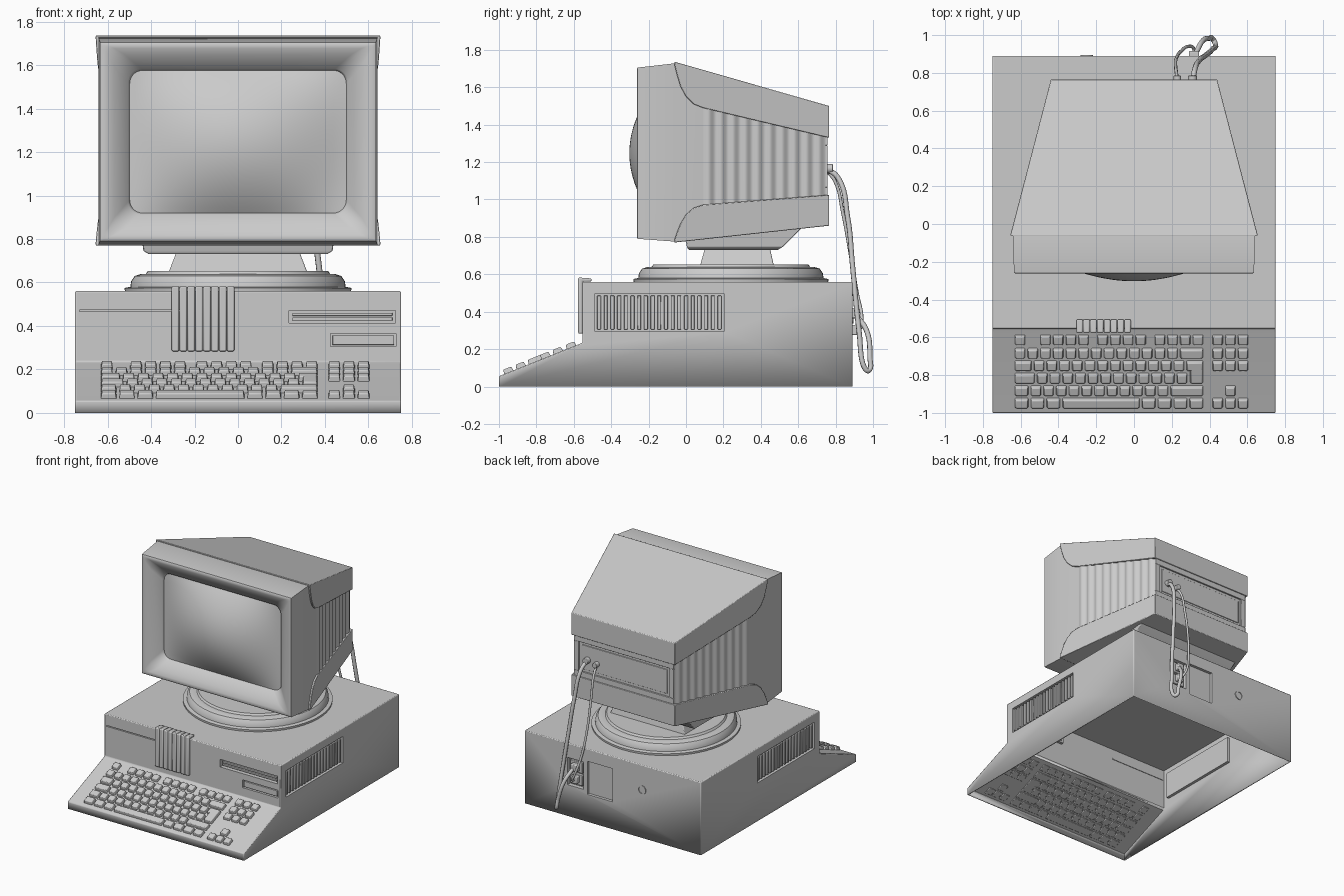
import bpy, bmesh, math
from mathutils import Vector

if "Cube" in bpy.data.objects:
    bpy.data.objects.remove(bpy.data.objects["Cube"])


def finish(name, bm, bevel=0, smooth=True, recalc=True):
    if recalc:
        bmesh.ops.recalc_face_normals(bm, faces=bm.faces)
    me = bpy.data.meshes.new(name)
    bm.to_mesh(me)
    bm.free()
    ob = bpy.data.objects.new(name, me)
    bpy.context.collection.objects.link(ob)
    bpy.ops.object.select_all(action='DESELECT')
    ob.select_set(True)
    bpy.context.view_layer.objects.active = ob
    if bevel:
        m = ob.modifiers.new("Bevel", 'BEVEL')
        m.width, m.segments, m.limit_method = bevel, 2, 'ANGLE'
    if smooth:
        bpy.ops.object.shade_smooth_by_angle(angle=math.radians(35))
    return ob


def add_box(bm, x0, x1, y0, y1, z0, z1, open_dir=None):
    vs = bmesh.ops.create_cube(bm, size=1)['verts']
    for v in vs:
        v.co = Vector(((x0 + x1) / 2 + v.co.x * (x1 - x0), (y0 + y1) / 2 + v.co.y * (y1 - y0),
                       (z0 + z1) / 2 + v.co.z * (z1 - z0)))
    if open_dir:
        fs = {f for v in vs for f in v.link_faces}
        for f in fs:
            f.normal_update()
        bmesh.ops.delete(bm, geom=[f for f in fs if f.normal.dot(Vector(open_dir)) > .9], context='FACES_ONLY')


def boxes(name, dims, bevel=0):
    bm = bmesh.new()
    for d in dims:
        add_box(bm, *d)
    return finish(name, bm, bevel)


def loft(name, rings, cap0=True, cap1=True, bevel=0):
    bm = bmesh.new()
    rs = [[bm.verts.new(p) for p in r] for r in rings]
    n = len(rs[0])
    for a, b in zip(rs, rs[1:]):
        for i in range(n):
            bm.faces.new((a[i], a[(i + 1) % n], b[(i + 1) % n], b[i]))
    if cap0:
        bm.faces.new(rs[0])
    if cap1:
        bm.faces.new(rs[-1])
    return finish(name, bm, bevel)


def prism(name, prof, hx, bevel=0):
    # (y, z) profile spread to +-hx(y)
    return loft(name, [[(s * hx(y), y, z) for y, z in prof] for s in (-1, 1)], bevel=bevel)


def rect_y(y, hx, z0, z1):
    return [(-hx, y, z0), (hx, y, z0), (hx, y, z1), (-hx, y, z1)]


def rect_z(z, hx, y0, y1):
    return [(-hx, y0, z), (hx, y0, z), (hx, y1, z), (-hx, y1, z)]


def rrect(y, hx, hz, r, zc=1.2475, k=8):
    pts = []
    for q, (sx, sz) in enumerate(((1, 1), (-1, 1), (-1, -1), (1, -1))):
        for i in range(k + 1):
            a = math.pi / 2 * (q + i / k)
            pts.append((sx * (hx - r) + r * math.cos(a), y, zc + sz * (hz - r) + r * math.sin(a)))
    return pts


# case shell, open underneath
bm = bmesh.new()
prof = [(-1, 0), (-1, .055), (-.575, .225), (-.553, .235), (-.553, .56), (.89, .56), (.89, 0)]
L, R = [[bm.verts.new((x, y, z)) for y, z in prof] for x in (-.75, .75)]
for i in range(len(prof) - 1):
    bm.faces.new((L[i], R[i], R[i + 1], L[i + 1]))
for s in (L, R):
    bm.faces.new((s[0], s[1], s[2], s[3], s[6]))
    bm.faces.new((s[3], s[4], s[5], s[6]))
bmesh.ops.dissolve_edges(bm, edges=[e for e in bm.edges if {e.verts[0], e.verts[1]} in ({L[3], L[6]}, {R[3], R[6]})])
case = finish("case", bm, bevel=.006)
m = case.modifiers.new("Wall", 'SOLIDIFY')
m.thickness, m.offset = .01, -1

# openings: face, horizontal range, z range, depth
openings = [('front', .235, .725, .413, .472, .03), ('front', .425, .728, .305, .365, .02),
            ('front', -.73, -.25, .467, .474, .012),
            ('left', -.487, .203, .294, .497, .03), ('right', -.487, .203, .294, .497, .03),
            ('back', .25, .385, .24, .45, .03), ('back', .004, .216, .21, .465, .02)]
cut, lin = bmesh.new(), bmesh.new()
for face, a, b, z0, z1, d in openings:
    if face == 'front':
        add_box(cut, a, b, -.6, -.5, z0, z1)
        add_box(lin, a, b, -.551, -.551 + d, z0, z1, (0, -1, 0))
    elif face == 'back':
        add_box(cut, a, b, .8, .95, z0, z1)
        add_box(lin, a, b, .888 - d, .888, z0, z1, (0, 1, 0))
    elif face == 'right':
        add_box(cut, .7, .8, a, b, z0, z1)
        add_box(lin, .748 - d, .748, a, b, z0, z1, (1, 0, 0))
    else:
        add_box(cut, -.8, -.7, a, b, z0, z1)
        add_box(lin, -.748, -.748 + d, a, b, z0, z1, (-1, 0, 0))
cutter = finish("case_cutter", cut, smooth=False)
cutter.hide_render = True
finish("opening_liners", lin)
m = case.modifiers.new("Cut", 'BOOLEAN')
m.object, m.operation, m.solver = cutter, 'DIFFERENCE', 'EXACT'
bpy.context.view_layer.objects.active = case
for mod in list(case.modifiers):
    bpy.ops.object.modifier_apply(modifier=mod.name)
bpy.data.objects.remove(cutter)

# side vent slats
for s, nm in ((1, "right"), (-1, "left")):
    ds = []
    for i in range(19):
        y = -.465 + i * .0358
        ds.append((*sorted((s * .72, s * .747)), y - .01, y + .01, .305, .487))
    boxes(nm + "_vent_slats", ds, .004)

# disk drive fronts
boxes("upper_drive", [(.25, .71, -.545, -.52, .425, .439), (.25, .71, -.545, -.52, .446, .46)], .002)
boxes("lower_drive", [(.435, .718, -.55, -.53, .313, .357)], .002)

# ribbed flap over the front edge
flap = [(-.577, .283), (-.552, .283), (-.552, .561), (-.505, .561), (-.505, .578), (-.577, .583)]
for i in range(8):
    x = -.305 + .03625 * i
    loft(f"flap_rib_{i}", [[(xx, y, z) for y, z in flap] for xx in (x, x + .0345)], bevel=.007)

# keyboard: rows of (start, width) in key units
U, X0 = .0673, -.637
pad = [(15.55, 1), (16.55, 1), (17.55, 1)]


def run(start, *widths):
    out = []
    for w in widths:
        out.append((start, w))
        start += w
    return out


one = lambda n: [1] * n
rows = [run(0, 1) + run(2, *one(4)) + run(6.5, *one(4)) + run(11, *one(4)) + pad,
        run(0, *one(13), 2) + pad,
        run(0, 1.5, *one(12), 1.5) + pad,
        run(0, 1.75, *one(12)),
        run(0, 1.25, *one(11), 2.75) + [(16.55, 1)],
        run(0, 1.25, 1.25, 1.25, 6.25, 1.25, 1.25, 1.25, 1.25) + pad]
th = math.atan2(.17, .425)
T, N = Vector((0, math.cos(th), math.sin(th))), Vector((0, -math.sin(th), math.cos(th)))
bm = bmesh.new()


def key(x0, x1, y0, y1):
    vs = bmesh.ops.create_cube(bm, size=1)['verts']
    for v in vs:
        top = v.co.z > 0
        g = .011 if top else .004
        x = x1 - g if v.co.x > 0 else x0 + g
        y = y1 - g if v.co.y > 0 else y0 + g
        v.co = Vector((x, -1, .055)) + T * ((y + 1) / math.cos(th)) + N * (.024 if top else -.014)


for r, row in enumerate(rows):
    y = (-.612, -.683, -.749, -.815, -.881, -.947)[r]
    for st, w in row:
        key(X0 + st * U, X0 + (st + w) * U, y - .032, y + .032)
key(X0 + 13.78 * U, X0 + 15 * U, -.847, -.74)
finish("keys", bm, bevel=.005)

# swivel base
lathe = [(.52, .555), (.522, .575), (.495, .58), (.492, .605), (.475, .63), (.45, .638), (.425, .638), (.415, .652)]
loft("swivel_disc", [[(r * math.cos(i * math.tau / 64), .24 + r * math.sin(i * math.tau / 64), z)
                      for i in range(64)] for r, z in lathe])
loft("neck", [rect_z(.645, .32, .075, .47), rect_z(.735, .285, .1, .45)], bevel=.006)
loft("monitor_foot", [rect_z(.73, .41, .015, .49), rect_z(.745, .435, .005, .515),
                      rect_z(.85, .45, -.01, .62)], bevel=.004)

# monitor body, bezel and screen
loft("monitor_body", [rect_y(-.26, .635, .79, 1.705), rect_y(-.06, .642, .775, 1.728),
                      rect_y(.745, .425, .875, 1.485)], cap0=False)
loft("bezel", [rrect(-.258, .635, .4575, .003), rrect(-.263, .625, .448, .01), rrect(-.26, .6, .43, .03),
               rrect(-.245, .57, .4, .05), rrect(-.2, .505, .335, .06), rrect(-.185, .498, .328, .06),
               rrect(-.16, .498, .328, .06)], False, False)
bm = bmesh.new()
bmesh.ops.create_grid(bm, x_segments=32, y_segments=24, size=1)
for v in bm.verts:
    u, w = v.co.x, v.co.y
    f = (1 - u * u) ** 1.3 * (1 - w * w)
    v.co = Vector((.5 * u, -.185 - .118 * f, 1.2475 + .33 * w))
finish("screen", bm)

# upper and lower monitor covers
hx = lambda y: .655 - .215 * (y + .06) / .825
prism("upper_cover", [(-.062, 1.737), (.765, 1.5), (.765, 1.33), (.09, 1.49), (.04, 1.51), (0, 1.55),
                      (-.03, 1.605), (-.048, 1.665), (-.062, 1.72)], hx, .004)
prism("lower_cover", [(-.062, .77), (.765, .86), (.765, 1.025), (.09, .972), (.04, .955), (0, .92),
                      (-.03, .87), (-.048, .825), (-.062, .785)], hx, .004)

# fluted side panels
for s, nm in ((1, "right"), (-1, "left")):
    bm = bmesh.new()
    prev = None
    for i in range(101):
        t = i / 100
        y = .09 + .655 * t
        x = s * (.642 - .217 * (y + .06) / .805 + .007 - .006 * math.cos(t * 10 * math.tau))
        cur = [bm.verts.new((x, y, .95 + .055 * t)), bm.verts.new((x, y, 1.5 - .155 * t))]
        if prev:
            bm.faces.new((prev[0], cur[0], cur[1], prev[1]) if s > 0 else (prev[1], cur[1], cur[0], prev[0]))
        prev = cur
    finish(nm + "_fluted_panel", bm, recalc=False)

# rear panel frame
boxes("rear_frame", [(-.425, .425, .735, .757, 1.29, 1.34), (-.425, .425, .735, .757, 1.015, 1.065),
                     (-.425, -.385, .735, .757, 1.065, 1.29), (.385, .425, .735, .757, 1.065, 1.29)], .002)
boxes("rear_plate", [(-.365, .365, .735, .75, 1.085, 1.27)], .003)


def cyl(name, x, y0, y1, z, r):
    ring = lambda y: [(x + r * math.cos(i * math.tau / 20), y, z + r * math.sin(i * math.tau / 20)) for i in range(20)]
    return loft(name, [ring(y0), ring(y1)], bevel=.003)


# plugs and sockets
cyl("video_plug", .31, .74, .785, 1.165, .024)
cyl("signal_plug", .23, .74, .785, 1.155, .02)
boxes("case_sockets", [(.265, .37, .85, .88, .255, .335), (.265, .37, .85, .88, .35, .435)], .004)
boxes("case_plugs", [(.29, .345, .86, .915, .365, .42), (.29, .345, .86, .915, .275, .33)], .006)
bm = bmesh.new()
prs = [(.034, .888), (.034, .896), (.027, .896), (.027, .891)]
bm.free()
loft("round_socket", [[(-.25 + r * math.cos(i * math.tau / 24), y, .37 + r * math.sin(i * math.tau / 24))
                       for i in range(24)] for r, y in prs], cap0=False)


# cables
def cable(name, pts, r):
    cu = bpy.data.curves.new(name, 'CURVE')
    cu.dimensions, cu.bevel_depth, cu.bevel_resolution, cu.use_fill_caps = '3D', r, 2, True
    sp = cu.splines.new('BEZIER')
    sp.bezier_points.add(len(pts) - 1)
    for b, p in zip(sp.bezier_points, pts):
        b.co = p
        b.handle_left_type = b.handle_right_type = 'AUTO'
    ob = bpy.data.objects.new(name, cu)
    bpy.context.collection.objects.link(ob)


cable("power_cable", [(.31, .75, 1.165), (.32, .81, 1.12), (.345, .865, .9), (.375, .89, .65), (.415, .925, .3),
                      (.43, .955, .1), (.42, .975, .085), (.4, .983, .16), (.36, .965, .3), (.325, .9, .39)], .014)
cable("signal_cable", [(.23, .75, 1.155), (.225, .795, 1.1), (.22, .84, .92), (.225, .88, .7), (.25, .915, .5),
                       (.29, .94, .36), (.315, .93, .31), (.318, .89, .3)], .009)
